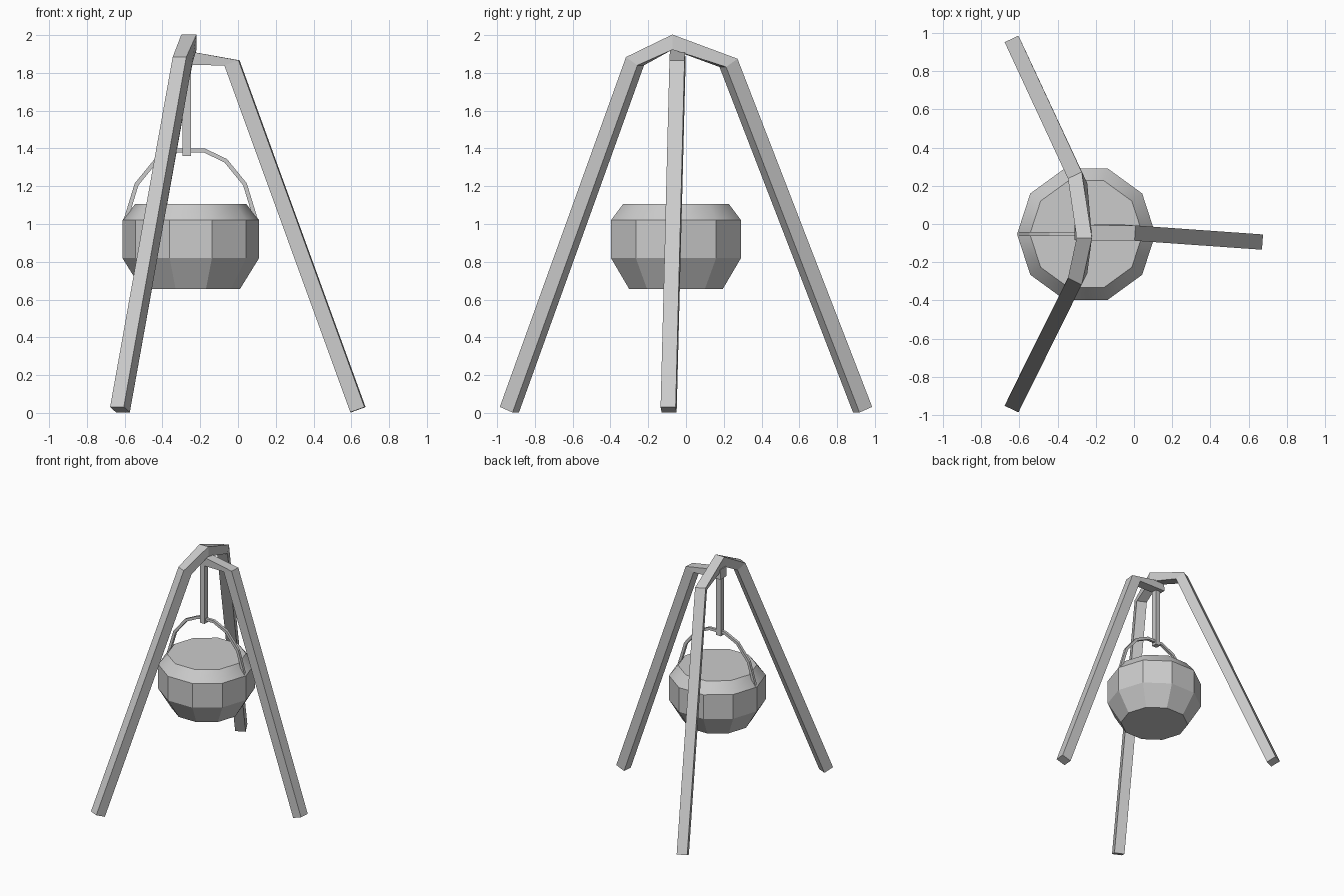
import bpy, bmesh
from math import cos, sin, pi
from mathutils import Vector

if "Cube" in bpy.data.objects:
    bpy.data.objects.remove(bpy.data.objects["Cube"])


def finish(name, bm, smooth=False):
    bmesh.ops.recalc_face_normals(bm, faces=bm.faces)
    mesh = bpy.data.meshes.new(name)
    bm.to_mesh(mesh)
    bm.free()
    ob = bpy.data.objects.new(name, mesh)
    bpy.context.collection.objects.link(ob)
    if smooth:
        bpy.ops.object.select_all(action='DESELECT')
        ob.select_set(True)
        bpy.context.view_layer.objects.active = ob
        bpy.ops.object.shade_smooth_by_angle(angle=pi / 6)
    return ob


def loft(bm, rings):
    """Skin equal-length rings of points and cap both ends."""
    rings = [[bm.verts.new(p) for p in r] for r in rings]
    for a, b in zip(rings, rings[1:]):
        for i in range(len(a)):
            j = (i + 1) % len(a)
            bm.faces.new((a[i], a[j], b[j], b[i]))
    bm.faces.new(rings[0])
    bm.faces.new(rings[-1])


def beam(name, stations, size, up=(0, 0, 1)):
    """Square bar through (position, tangent) stations."""
    rings = []
    for pos, tan in stations:
        c, t = Vector(pos), Vector(tan).normalized()
        w = t.cross(Vector(up)).normalized() * size / 2
        n = w.cross(t)
        rings.append([c + w + n, c - w + n, c - w - n, c + w - n])
    bm = bmesh.new()
    loft(bm, rings)
    return finish(name, bm)


# Bent pole forming the two left legs
beam("arched_legs", [
    ((-0.625, -0.935, 0.017), (0.16, 0.34, 0.93)),
    ((-0.295, -0.27, 1.862), (0.24, 0.49, 0.84)),
    ((-0.26, -0.072, 1.963), (0, 1, 0)),
    ((-0.295, 0.225, 1.853), (-0.24, 0.49, -0.84)),
    ((-0.625, 0.935, 0.017), (-0.16, 0.34, -0.93)),
], 0.08)

# Right leg with its short top arm under the arch
beam("right_leg", [
    ((0.635, -0.092, 0.017), (-0.34, 0.024, 0.94)),
    ((-0.032, -0.045, 1.853), (-0.34, 0.024, 0.94)),
    ((-0.31, -0.045, 1.883), (-1, 0, 0.03)),
], 0.08)

# Hanging rod
beam("hanging_rod", [((-0.272, -0.057, z), (0, 0, 1)) for z in (1.36, 1.9)],
     0.044, up=(0, 1, 0))

# Ten-sided pot
CX, CY = -0.25, -0.053
bm = bmesh.new()
loft(bm, [[(CX + r * cos(i * pi / 5), CY + r * sin(i * pi / 5), z) for i in range(10)]
          for r, z in ((0.26, 0.655), (0.362, 0.82), (0.362, 1.02), (0.295, 1.105))])
finish("pot", bm, smooth=True)

# Bail handle
half = [(0.345, 1.02), (0.287, 1.21), (0.185, 1.335), (0.07, 1.39)]
path = [(-x, z) for x, z in half] + half[::-1]
pts = [Vector((CX + x, CY, z)) for x, z in path]
last = len(pts) - 1
beam("handle", [(p, (pts[min(i + 1, last)] - p).normalized() + (p - pts[max(i - 1, 0)]).normalized())
                for i, p in enumerate(pts)], 0.022, up=(0, 1, 0))
